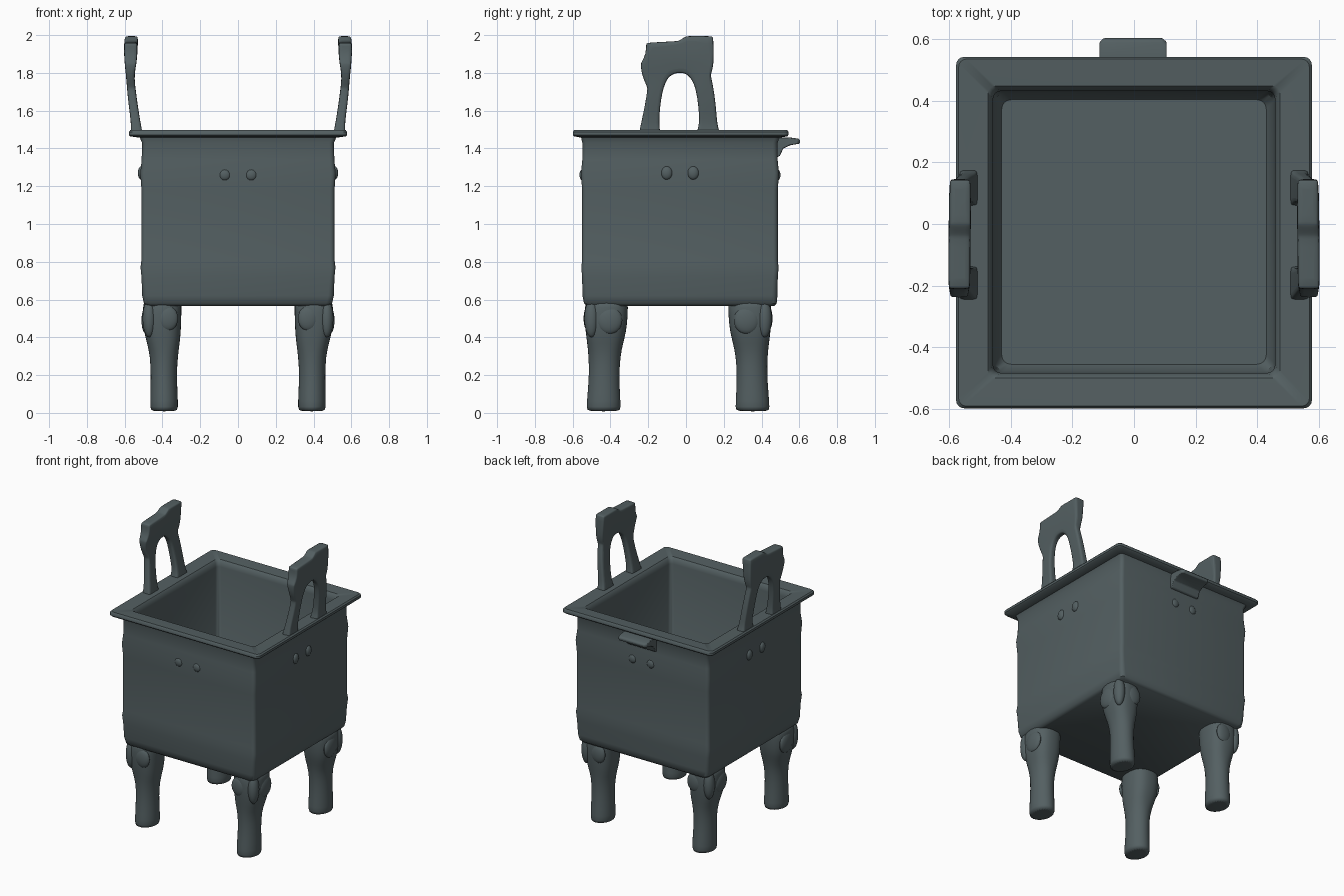
import bpy, bmesh, math
from mathutils import Vector

cube = bpy.data.objects.get("Cube")
if cube:
    bpy.data.objects.remove(cube)

bronze = bpy.data.materials.new("dark green bronze")
bronze.use_nodes = True
COLOR = (0.088, 0.116, 0.122, 1)
bronze.diffuse_color = COLOR
bsdf = next(n for n in bronze.node_tree.nodes if n.type == 'BSDF_PRINCIPLED')
bsdf.inputs["Base Color"].default_value = COLOR
bsdf.inputs["Roughness"].default_value = 0.7

MID_Y = -0.042  # mirror line between front and back legs


def finish(name, bm, angle=40, bevel=0, subdiv=0):
    bmesh.ops.recalc_face_normals(bm, faces=bm.faces)
    mesh = bpy.data.meshes.new(name)
    bm.to_mesh(mesh)
    bm.free()
    mesh.materials.append(bronze)
    ob = bpy.data.objects.new(name, mesh)
    bpy.context.collection.objects.link(ob)
    if bevel:
        mod = ob.modifiers.new("round edges", 'BEVEL')
        mod.width, mod.segments = bevel, 2
    if subdiv:
        mod = ob.modifiers.new("smooth", 'SUBSURF')
        mod.levels = mod.render_levels = subdiv
    bpy.ops.object.select_all(action='DESELECT')
    ob.select_set(True)
    bpy.context.view_layer.objects.active = ob
    bpy.ops.object.shade_smooth_by_angle(angle=math.radians(angle))
    return ob


def loft(bm, rings, closed=False):
    loops = [[bm.verts.new(p) for p in ring] for ring in rings]
    pairs = list(zip(loops, loops[1:]))
    if closed:
        pairs.append((loops[-1], loops[0]))
    for a, b in pairs:
        for i in range(len(a)):
            j = (i + 1) % len(a)
            bm.faces.new((a[i], a[j], b[j], b[i]))
    if not closed:
        bm.faces.new(loops[0])
        bm.faces.new(loops[-1])


def rounded_rect(hx, hy, cy, z, r, steps=4):
    pts = []
    for q, (sx, sy) in enumerate(((1, 1), (-1, 1), (-1, -1), (1, -1))):
        for k in range(steps + 1):
            a = math.pi / 2 * (q + k / steps)
            pts.append((sx * (hx - r) + r * math.cos(a),
                        cy + sy * (hy - r) + r * math.sin(a), z))
    return pts


def lerp_table(table, z):
    for (z0, *a), (z1, *b) in zip(table, table[1:]):
        if z <= z1:
            t = max(0, (z - z0) / (z1 - z0))
            return [u + (v - u) * t for u, v in zip(a, b)]
    return table[-1][1:]


# Hollow square body with flared rim: half x, half y, centre y, z, corner radius
profile = [
    (0.48, 0.495, -0.03, 0.565, 0.03), (0.498, 0.510, -0.03, 0.58, 0.03),
    (0.507, 0.516, -0.032, 0.62, 0.03), (0.511, 0.518, -0.032, 0.72, 0.025),
    (0.516, 0.522, -0.032, 0.77, 0.025), (0.511, 0.518, -0.032, 0.81, 0.025),
    (0.511, 0.518, -0.032, 1.18, 0.025), (0.517, 0.524, -0.032, 1.27, 0.025),
    (0.510, 0.517, -0.032, 1.34, 0.025), (0.508, 0.517, -0.032, 1.43, 0.025),
    (0.52, 0.525, -0.03, 1.457, 0.025), (0.57, 0.564, -0.028, 1.464, 0.025),
    (0.578, 0.571, -0.028, 1.472, 0.025), (0.578, 0.571, -0.028, 1.488, 0.025),
    (0.570, 0.564, -0.028, 1.497, 0.025), (0.475, 0.475, -0.026, 1.492, 0.025),
    (0.463, 0.463, -0.026, 1.478, 0.025), (0.458, 0.458, -0.026, 1.45, 0.025),
    (0.452, 0.452, -0.026, 0.68, 0.03), (0.43, 0.43, -0.026, 0.645, 0.03),
]
bm = bmesh.new()
loft(bm, [rounded_rect(*p) for p in profile])
finish("cauldron_body", bm)

# Four legs: z, inner x, outer x, outer y, inner y
leg_rings = [
    (0.008, 0.325, 0.458, -0.522, -0.352), (0.022, 0.316, 0.466, -0.528, -0.344),
    (0.10, 0.319, 0.464, -0.522, -0.349), (0.20, 0.324, 0.462, -0.514, -0.353),
    (0.30, 0.318, 0.466, -0.516, -0.347), (0.37, 0.308, 0.482, -0.524, -0.332),
    (0.43, 0.302, 0.499, -0.532, -0.316), (0.50, 0.300, 0.505, -0.538, -0.309),
    (0.56, 0.298, 0.503, -0.536, -0.306), (0.61, 0.300, 0.500, -0.530, -0.310),
]


def leg_ring(z, x0, x1, y0, y1, n=24):
    power = 1.0 if z < 0.35 else 0.8
    ring = []
    for k in range(n):
        a = 2 * math.pi * k / n
        c, s = math.cos(a), math.sin(a)
        ring.append(((x0 + x1) / 2 + (x1 - x0) / 2 * math.copysign(abs(c) ** power, c),
                     (y0 + y1) / 2 + (y1 - y0) / 2 * math.copysign(abs(s) ** power, s), z))
    return ring


def add_blob(bm, centre, scale):
    made = bmesh.ops.create_uvsphere(bm, u_segments=20, v_segments=12, radius=1)
    for v in made["verts"]:
        v.co = Vector(centre) + Vector(c * s for c, s in zip(v.co, scale))


def place(bm, sx, back):
    for v in bm.verts:
        v.co.x *= sx
        if back:
            v.co.y = 2 * MID_Y - v.co.y


for back in (False, True):
    for sx, side in ((1, "left"), (-1, "right")):
        prefix = f"{'back' if back else 'front'}_{side}"
        bm = bmesh.new()
        loft(bm, [leg_ring(*r) for r in leg_rings])
        place(bm, sx, back)
        finish(prefix + "_leg", bm, subdiv=1)
        # Raised round eyes and a brow ridge on the outer corner
        bm = bmesh.new()
        add_blob(bm, (0.487, -0.405, 0.49), (0.024, 0.068, 0.072))
        add_blob(bm, (0.372, -0.520, 0.50), (0.055, 0.022, 0.065))
        add_blob(bm, (0.470, -0.500, 0.50), (0.035, 0.038, 0.10))
        place(bm, sx, back)
        finish(prefix + "_leg_ornament", bm)

# Arched handles: paired outer and inner outline points (y, z)
outer = [(-0.25, 1.48), (-0.238, 1.53), (-0.215, 1.64), (-0.203, 1.72), (-0.235, 1.79),
         (-0.24, 1.85), (-0.212, 1.90), (-0.212, 1.96), (-0.04, 1.968), (0.0, 1.995),
         (0.145, 1.995), (0.148, 1.84), (0.13, 1.79), (0.15, 1.70), (0.162, 1.58),
         (0.165, 1.53), (0.18, 1.48)]
inner = [(-0.135, 1.48), (-0.143, 1.53), (-0.138, 1.62), (-0.125, 1.70), (-0.112, 1.74),
         (-0.10, 1.765), (-0.085, 1.783), (-0.065, 1.795), (-0.045, 1.80), (-0.02, 1.80),
         (0.005, 1.793), (0.03, 1.765), (0.047, 1.73), (0.06, 1.67), (0.069, 1.59),
         (0.070, 1.53), (0.055, 1.48)]
# z, inner x, outer x: handles lean outward and thicken at the top
lean = [(1.48, 0.505, 0.57), (1.53, 0.515, 0.565), (1.65, 0.535, 0.582),
        (1.80, 0.552, 0.594), (1.86, 0.532, 0.602), (1.95, 0.532, 0.606), (2.0, 0.528, 0.600)]

for sx, side in ((1, "left"), (-1, "right")):
    rings = []
    for (yo, zo), (yi, zi) in zip(outer, inner):
        ring = []
        for t in (0, 0.5, 1):
            y, z = yo + (yi - yo) * t, zo + (zi - zo) * t
            ring.append((y, z, *lerp_table(lean, z)))
        rings.append([(sx * x1, y, z) for y, z, x0, x1 in ring] +
                     [(sx * x0, y, z) for y, z, x0, x1 in reversed(ring)])
    bm = bmesh.new()
    loft(bm, rings)
    finish(side + "_handle", bm, angle=60, bevel=0.012, subdiv=1)

# Small tab under the back rim
tab = [(0.47, 1.458), (0.55, 1.458), (0.595, 1.452), (0.605, 1.442), (0.602, 1.425),
       (0.555, 1.418), (0.515, 1.40), (0.497, 1.36), (0.47, 1.35)]
bm = bmesh.new()
loft(bm, [[(x, y - inset * max(0, y - 0.5), z) for y, z in tab]
          for x, inset in ((-0.112, 0.12), (-0.098, 0), (0.092, 0), (0.106, 0.12))])
finish("back_tab", bm, bevel=0.004)

# Worn relief knobs on the upper wall
bm = bmesh.new()
for off in (-0.07, 0.07):
    for s in (-1, 1):
        add_blob(bm, (off, -0.032 + s * 0.516, 1.26), (0.03, 0.016, 0.03))
        add_blob(bm, (s * 0.512, off - 0.032, 1.27), (0.018, 0.03, 0.035))
finish("wall_knobs", bm)
